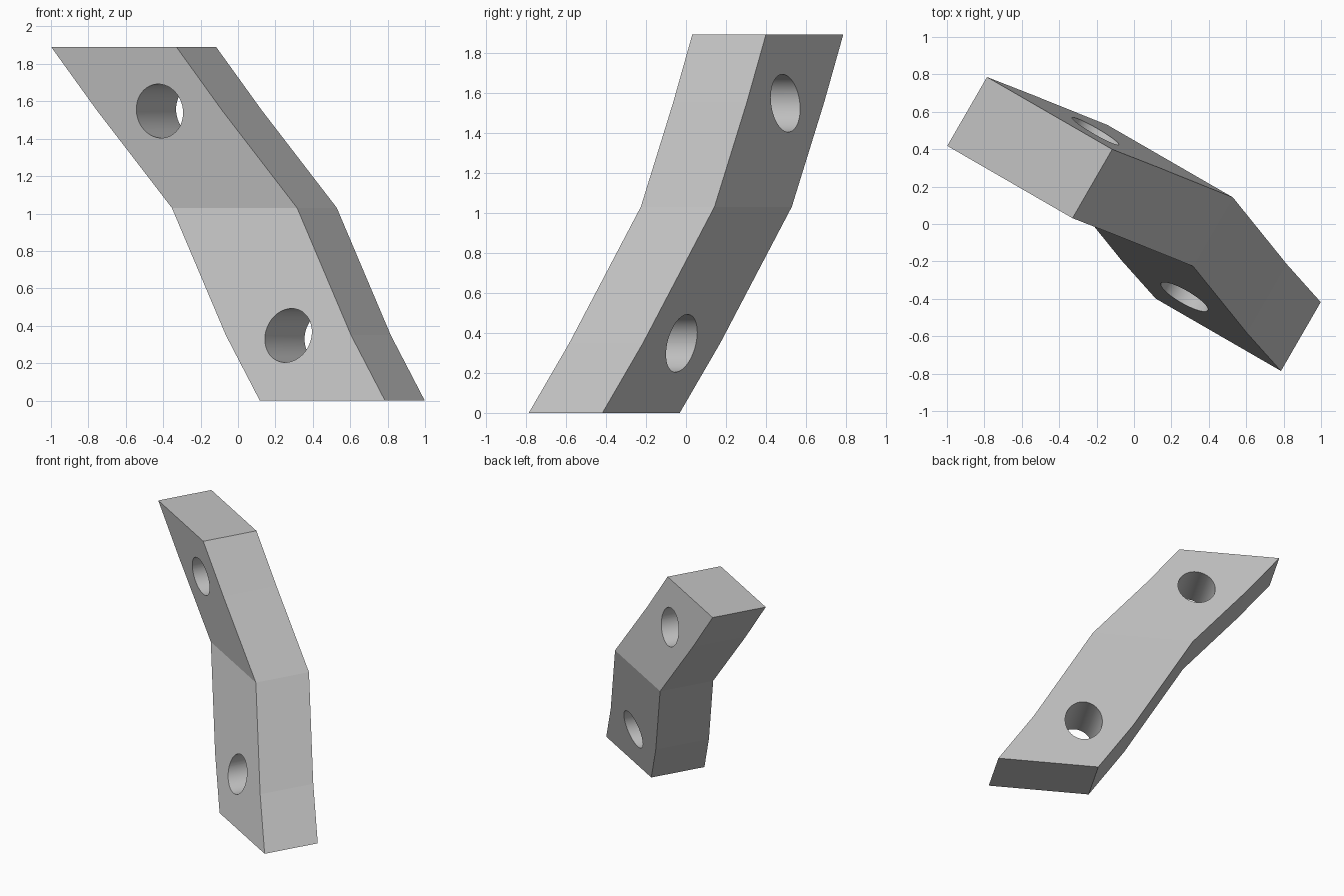
import bpy, bmesh, math
from mathutils import Matrix

if "Cube" in bpy.data.objects:
    bpy.data.objects.remove(bpy.data.objects["Cube"], do_unlink=True)

WIDTH, DEPTH, RADIUS = 0.773, 0.425, 0.144
TURN = math.radians(-30)
BASE, BEND, TOP = (0, -0.075), (1.03, 0.175), (1.89, 0.075)  # height, depth offset


def depth_at(z):
    (z0, d0), (z1, d1) = (BASE, BEND) if z <= BEND[0] else (BEND, TOP)
    return d0 + (d1 - d0) * (z - z0) / (z1 - z0)


def mesh_object(name, bm):
    mesh = bpy.data.meshes.new(name)
    bmesh.ops.recalc_face_normals(bm, faces=bm.faces)
    bm.to_mesh(mesh)
    bm.free()
    obj = bpy.data.objects.new(name, mesh)
    obj.rotation_euler.z = TURN
    bpy.context.collection.objects.link(obj)
    return obj


grey = bpy.data.materials.new("plain grey")
grey.use_nodes = True
grey.diffuse_color = (0.55, 0.55, 0.55, 1)
grey.node_tree.nodes["Principled BSDF"].inputs["Base Color"].default_value = grey.diffuse_color

# Bent bar: the same rectangle carried up through five levels
path = [(0.687, 0), (0.428, 0.35), (0, 1.03), (-0.427, 1.55), (-0.687, 1.89)]
bm = bmesh.new()
rings = []
for u, z in path:
    v = depth_at(z)
    rings.append([bm.verts.new((u + a * WIDTH / 2, v + b * DEPTH / 2, z))
                  for a, b in ((-1, -1), (1, -1), (1, 1), (-1, 1))])
for low, high in zip(rings, rings[1:]):
    for i in range(4):
        j = (i + 1) % 4
        bm.faces.new((low[i], low[j], high[j], high[i]))
bm.faces.new(rings[0])
bm.faces.new(rings[-1])
bar = mesh_object("bent_bar", bm)
bar.data.materials.append(grey)

# Two round holes through the bar, front to back
bm = bmesh.new()
for u, z in (path[1], path[3]):
    place = Matrix.Translation((u, depth_at(z), z - 0.002)) @ Matrix.Rotation(math.pi / 2, 4, "X")
    bmesh.ops.create_cone(bm, cap_ends=True, segments=64, radius1=RADIUS,
                          radius2=RADIUS, depth=1.2, matrix=place)
for face in bm.faces:
    face.smooth = len(face.verts) == 4
cutter = mesh_object("hole_cutter", bm)
cutter.data.materials.append(grey)
cutter.hide_render = True

cut = bar.modifiers.new("holes", "BOOLEAN")
cut.operation = "DIFFERENCE"
cut.solver = "EXACT"
cut.object = cutter
bpy.context.view_layer.objects.active = bar
bpy.ops.object.modifier_apply(modifier=cut.name)
bpy.data.objects.remove(cutter, do_unlink=True)
